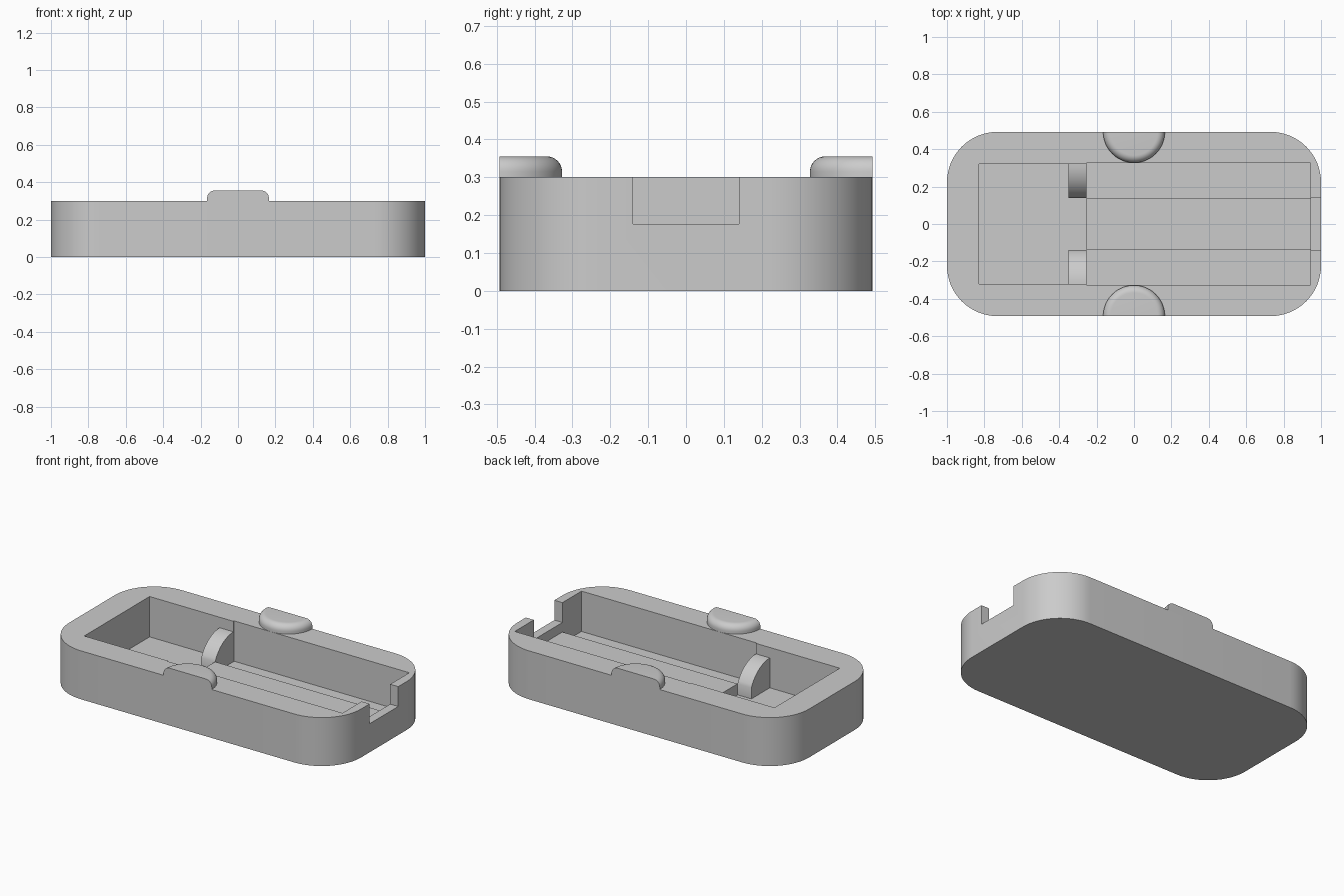
import bpy, bmesh
from math import sin, cos, pi, asin, radians
from mathutils import Vector

if "Cube" in bpy.data.objects:
    bpy.data.objects.remove(bpy.data.objects["Cube"], do_unlink=True)

HALF_W, RIM_Z, FLOOR_Z, RIDGE_Z = 0.4925, 0.30, 0.05, 0.118
STEP_X, END_X, RIDGE_Y, WALL_Y = -0.255, 0.945, 0.14, 0.327

grey = bpy.data.materials.new("plain_grey")
grey.use_nodes = True
colour = (0.6, 0.6, 0.6, 1)
grey.diffuse_color = colour
grey.node_tree.nodes["Principled BSDF"].inputs["Base Color"].default_value = colour


def finish(name, bm):
    bmesh.ops.recalc_face_normals(bm, faces=bm.faces)
    mesh = bpy.data.meshes.new(name)
    bm.to_mesh(mesh)
    bm.free()
    mesh.materials.append(grey)
    obj = bpy.data.objects.new(name, mesh)
    bpy.context.collection.objects.link(obj)
    return obj


def prism(name, points, push):
    """Extrude a closed planar outline along a vector."""
    bm = bmesh.new()
    face = bm.faces.new([bm.verts.new(p) for p in points])
    new = bmesh.ops.extrude_face_region(bm, geom=[face])["geom"]
    verts = [v for v in new if isinstance(v, bmesh.types.BMVert)]
    bmesh.ops.translate(bm, verts=verts, vec=Vector(push))
    return finish(name, bm)


def block(name, x0, x1, y, z0, z1):
    return prism(name, [(x0, -y, z0), (x1, -y, z0), (x1, y, z0), (x0, y, z0)],
                 (0, 0, z1 - z0))


def select_only(obj):
    bpy.ops.object.select_all(action='DESELECT')
    obj.select_set(True)
    bpy.context.view_layer.objects.active = obj


def smooth(obj):
    select_only(obj)
    bpy.ops.object.shade_smooth_by_angle(angle=radians(30))


def cut(obj, cutter):
    cutter.hide_render = True
    mod = obj.modifiers.new("cut", 'BOOLEAN')
    mod.operation, mod.solver, mod.object = 'DIFFERENCE', 'EXACT', cutter
    select_only(obj)
    bpy.ops.object.modifier_apply(modifier=mod.name)
    bpy.data.objects.remove(cutter, do_unlink=True)


# Tray body with rounded corners
R, STEPS = 0.27, 16
outline = []
for k, (sx, sy) in enumerate([(1, 1), (-1, 1), (-1, -1), (1, -1)]):
    for i in range(STEPS + 1):
        a = (k + i / STEPS) * pi / 2
        outline.append((sx * (1 - R) + R * cos(a), sy * (HALF_W - R) + R * sin(a), 0))
body = prism("tray_body", outline, (0, 0, RIM_Z))

# Stepped pocket and the cable notch in the end wall
half = [(-0.83, 0.32), (STEP_X, 0.32), (STEP_X, WALL_Y), (END_X, WALL_Y)]
pocket = half + [(x, -y) for x, y in reversed(half)]
cut(body, prism("pocket_cutter", [(x, y, FLOOR_Z) for x, y in pocket], (0, 0, 0.4)))
cut(body, block("notch_cutter", END_X - 0.05, 1.1, RIDGE_Y, 0.177, 0.5))
smooth(body)

# Raised strip along the pocket floor
block("floor_ridge", STEP_X, END_X, RIDGE_Y, FLOOR_Z, RIDGE_Z)

# Posts with a rounded top, and half-round grips on the rim
POST_TOP = 0.235
run, rise = 0.32 - RIDGE_Y, POST_TOP - RIDGE_Z
post_r = (run ** 2 + rise ** 2) / (2 * rise)
span = asin(run / post_r)
GRIP_R, GRIP_Z, FILLET = 0.165, 0.355, 0.04
for side, label in ((-1, "front"), (1, "back")):
    arc = [(0.32 - post_r * sin(span * i / 12),
            POST_TOP - post_r * (1 - cos(span * i / 12))) for i in range(13)]
    section = [(WALL_Y, FLOOR_Z), (WALL_Y, POST_TOP)] + arc + [(RIDGE_Y, FLOOR_Z)]
    section[0], section[1] = (0.32, FLOOR_Z), (0.32, POST_TOP)
    section.pop(2)
    post = prism(label + "_post", [(-0.35, side * y, z) for y, z in section],
                 (STEP_X + 0.35, 0, 0))
    smooth(post)

    bm = bmesh.new()
    profile = [(0, RIM_Z), (GRIP_R, RIM_Z)]
    for i in range(9):
        a = i / 8 * pi / 2
        profile.append((GRIP_R - FILLET * (1 - cos(a)), GRIP_Z - FILLET * (1 - sin(a))))
    profile.append((0, GRIP_Z))
    verts = [bm.verts.new((x, side * HALF_W, z)) for x, z in profile]
    edges = [bm.edges.new(pair) for pair in zip(verts, verts[1:])]
    bmesh.ops.spin(bm, geom=verts + edges, cent=(0, side * HALF_W, 0), axis=(0, 0, 1),
                   angle=-side * pi, steps=40)
    bmesh.ops.remove_doubles(bm, verts=bm.verts, dist=0.0001)
    rim = [e for e in bm.edges if e.is_boundary]
    bmesh.ops.contextual_create(bm, geom=rim)
    smooth(finish(label + "_grip", bm))
